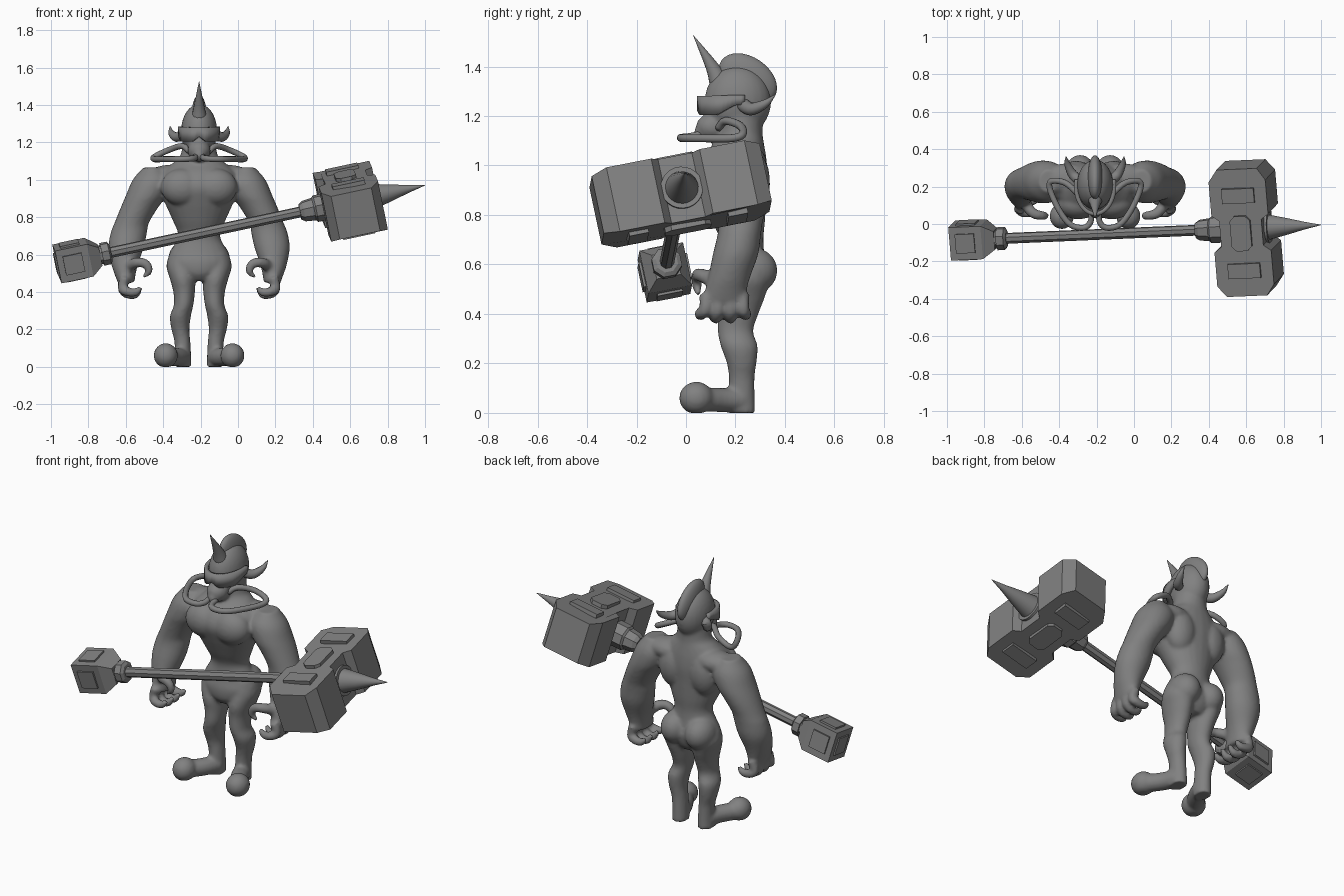
import bpy, bmesh, math
from mathutils import Vector, Matrix

if "Cube" in bpy.data.objects:
    bpy.data.objects.remove(bpy.data.objects["Cube"])

CX = -0.208  # body centre line
grey = bpy.data.materials.new("stone_grey")
grey.diffuse_color = (0.22, 0.22, 0.22, 1)
grey.use_nodes = True
grey.node_tree.nodes["Principled BSDF"].inputs["Base Color"].default_value = grey.diffuse_color


def finish(name, bm, smooth=True, angle=None):
    bmesh.ops.recalc_face_normals(bm, faces=bm.faces[:])
    me = bpy.data.meshes.new(name)
    bm.to_mesh(me)
    bm.free()
    for p in me.polygons:
        p.use_smooth = smooth
    if angle:
        me.set_sharp_from_angle(angle=math.radians(angle))
    me.materials.append(grey)
    ob = bpy.data.objects.new(name, me)
    bpy.context.collection.objects.link(ob)
    return ob


def catmull(rows, n=4):
    rows = [Vector(r) for r in rows]
    ext = [rows[0] * 2 - rows[1]] + rows + [rows[-1] * 2 - rows[-2]]
    out = []
    for i in range(1, len(ext) - 2):
        a, b, c, d = ext[i - 1:i + 3]
        for k in range(n):
            t = k / n
            out.append(0.5 * (2 * b + (c - a) * t + (2 * a - 5 * b + 4 * c - d) * t * t
                              + (3 * b - a - 3 * c + d) * t ** 3))
    return out + [rows[-1]]


def skin(bm, rings):
    vs = [[bm.verts.new(p) for p in r] for r in rings]
    n = len(vs[0])
    for a, b in zip(vs, vs[1:]):
        for i in range(n):
            bm.faces.new((a[i], a[(i + 1) % n], b[(i + 1) % n], b[i]))
    bm.faces.new(vs[0][::-1])
    bm.faces.new(vs[-1])


def loft(bm, rows, s=1, n=24):
    """Horizontal elliptical rings: x, y, z, rx, ry."""
    rings = []
    for x, y, z, rx, ry in catmull(rows):
        rings.append([(CX + s * x + rx * math.cos(2 * math.pi * i / n),
                       y + ry * math.sin(2 * math.pi * i / n), z) for i in range(n)])
    skin(bm, rings)


def tube(bm, rows, s=1, n=12):
    """Round tube along a path: x, y, z, radius."""
    pts = catmull(rows)
    cen = [Vector((CX + s * p[0], p[1], p[2])) for p in pts]
    rings, u, last = [], None, None
    for i, c in enumerate(cen):
        d = (cen[min(i + 1, len(cen) - 1)] - cen[max(i - 1, 0)]).normalized()
        u = d.orthogonal().normalized() if u is None else last.rotation_difference(d) @ u
        last, v = d, d.cross(u)
        r = max(pts[i][3], 0.001)
        rings.append([c + r * (u * math.cos(2 * math.pi * k / n) + v * math.sin(2 * math.pi * k / n))
                      for k in range(n)])
    skin(bm, rings)


def ball(bm, c, r, s=1, rot=0):
    m = (Matrix.Translation((CX + s * c[0], c[1], c[2])) @ Matrix.Rotation(math.radians(rot), 4, 'X')
         @ Matrix.Diagonal((*r, 1)))
    bmesh.ops.create_uvsphere(bm, u_segments=24, v_segments=16, radius=1, matrix=m)


# Body: overlapping masses fused into one smooth skin
body = bmesh.new()
loft(body, [(0, .22, .46, .07, .07), (0, .22, .50, .13, .10), (0, .225, .56, .17, .11),
            (0, .225, .62, .15, .095), (0, .225, .70, .112, .088), (0, .21, .78, .14, .11),
            (0, .19, .88, .185, .135), (0, .18, .96, .21, .15), (0, .19, 1.03, .20, .135),
            (0, .215, 1.09, .14, .10), (0, .22, 1.13, .10, .09), (0, .22, 1.22, .085, .09)])
ball(body, (0, .21, 1.26), (.097, .135, .145))       # skull
ball(body, (0, .11, 1.155), (.062, .07, .058))       # muzzle
ball(body, (0, .075, 1.13), (.035, .045, .035))      # chin
for s in (1, -1):
    ball(body, (.09, .11, .96), (.115, .085, .10), s)    # chest
    ball(body, (.10, .26, .94), (.09, .078, .13), s)     # back
    ball(body, (.15, .24, 1.02), (.13, .085, .06), s)    # trapezius
    ball(body, (.08, .265, .575), (.085, .105, .095), s)  # buttock
    # arm
    loft(body, [(.25, .23, 1.065, .05, .06), (.25, .225, 1.0, .105, .105), (.28, .225, .92, .11, .115),
                (.32, .225, .85, .10, .105), (.36, .22, .77, .092, .09), (.375, .215, .72, .097, .088),
                (.39, .20, .64, .095, .092), (.398, .175, .55, .072, .085),
                (.395, .16, .49, .055, .085), (.39, .155, .45, .045, .09)], s)
    # fingers and thumb
    for i in range(4):
        y, tip = .08 + .05 * i, .06 + .06 * i
        low = .378 + .012 * (i in (0, 3))
        tube(body, [(.395, y, .48, .028), (.41, y, .42, .026), (.385, tip, low + .012, .025),
                    (.34, tip, low + .008, .022), (.312, tip, .425, .012)], s)
    tube(body, [(.38, .12, .53, .032), (.335, .06, .557, .028), (.285, .045, .55, .025),
                (.268, .045, .51, .020), (.30, .05, .48, .010)], s)
    # leg
    loft(body, [(.085, .23, .61, .07, .08), (.093, .235, .54, .082, .10), (.087, .22, .47, .069, .10),
                (.08, .21, .40, .058, .083), (.083, .20, .33, .052, .072), (.10, .215, .27, .056, .075),
                (.10, .225, .20, .048, .060), (.09, .225, .14, .043, .052), (.085, .225, .05, .043, .053),
                (.085, .225, .0, .045, .055)], s)
    tube(body, [(.085, .22, .05, .05), (.12, .14, .052, .05), (.18, .05, .055, .05)], s)
    ball(body, (.178, .042, .06), (.065, .07, .066), s)  # toe
for v in body.verts:
    v.co.z = max(v.co.z, 0)
ob = finish("body", body)
m = ob.modifiers.new("fuse", 'REMESH')
m.mode, m.voxel_size, m.use_smooth_shade = 'VOXEL', .0095, True
m = ob.modifiers.new("soften", 'SMOOTH')
m.factor, m.iterations = .5, 6

# Crest and forehead spike
bm = bmesh.new()
ball(bm, (0, .25, 1.35), (.04, .13, .088), 1, -35)
finish("crest", bm)
bm = bmesh.new()
tube(bm, [(0, .135, 1.335, .042), (0, .105, 1.40, .027), (0, .03, 1.525, .001)])
finish("forehead_spike", bm)

# Ears and breathing hoses
for s, side in ((1, "left"), (-1, "right")):
    bm = bmesh.new()
    tube(bm, [(.08, .23, 1.245, .028), (.12, .265, 1.228, .026), (.148, .32, 1.25, .017),
              (.155, .36, 1.285, .002)], s)
    finish(side + "_ear", bm)
    bm = bmesh.new()
    tube(bm, [(.05, .13, 1.15, .015), (.09, .16, 1.18, .016), (.16, .22, 1.16, .016), (.235, .228, 1.125, .016),
              (.24, .18, 1.11, .016), (.19, .07, 1.11, .016), (.13, -.005, 1.11, .016),
              (.06, -.02, 1.112, .016), (.025, .01, 1.115, .016), (.02, .06, 1.125, .015)], s)
    finish(side + "_hose", bm)

# Visor: curved band around the front of the head
bm = bmesh.new()
cols = []
for i in range(33):
    a = math.radians(-105 + 210 * i / 32)
    c = max(math.cos(a), 0)
    x, y = CX + .102 * math.sin(a), .20 - .145 * math.cos(a)
    low = 1.245 - .04 * min(1, c * 2) + .025 * max(0, 1 - abs(a) * 3)
    cols.append((bm.verts.new((x, y, low)), bm.verts.new((x, y, 1.285 - .005 * c))))
for a, b in zip(cols, cols[1:]):
    bm.faces.new((a[0], b[0], b[1], a[1]))
ob = finish("visor", bm, True, 40)
m = ob.modifiers.new("thickness", 'SOLIDIFY')
m.thickness, m.offset = .022, 0

# Hammer frame: L along the shaft, W along the head, H upward
L = Vector((1.87, .08, .40)).normalized()
W = Vector((0, math.cos(math.radians(12)), math.sin(math.radians(12))))
W = (W - L * W.dot(L)).normalized()
H = L.cross(W)
FRAME = Matrix((L, W, H)).transposed().to_4x4()
FRAME.translation = (.60, -.022, .885)


def lathe(name, sections, sides, smooth=False):
    """Sections along the shaft: position, flat-to-centre radius."""
    bm = bmesh.new()
    k = 1 / math.cos(math.pi / sides)
    skin(bm, [[FRAME @ Vector((l, r * k * math.cos(math.pi * (2 * i + 1) / sides),
                               r * k * math.sin(math.pi * (2 * i + 1) / sides))) for i in range(sides)]
              for l, r in sections])
    return finish(name, bm, smooth, 40 if smooth else None)


def plate(name, centre, half, cut=0):
    """Thin box; optional cut corners in the L-W plane."""
    a, b, h = half
    out = [(a, b - cut), (a - cut, b), (cut - a, b), (-a, b - cut),
           (-a, cut - b), (cut - a, -b), (a - cut, -b), (a, cut - b)]
    if not cut:
        out = [(a, b), (-a, b), (-a, -b), (a, -b)]
    bm = bmesh.new()
    skin(bm, [[FRAME @ (Vector(centre) + Vector((x, y, z))) for x, y in out] for z in (-h, h)])
    finish(name, bm, False)


# Hammer head: waisted block with chamfered ends
half = [(.155, .10), (.155, .285), (.11, .347)]
edge = [(.115, .07)] + half
prof = (edge + [(-l, w) for l, w in edge[::-1]] + [(-l, -w) for l, w in edge]
        + [(l, -w) for l, w in edge[::-1]])
bm = bmesh.new()
skin(bm, [[FRAME @ Vector((l, w, s * (.12 if abs(w) > .3 else .135))) for l, w in prof] for s in (-1, 1)])
finish("hammer_head", bm, False)
for s, side in ((1, "top"), (-1, "bottom")):
    for w in (-.205, .205):
        plate("head_plate_" + side, (0, w, s * .136), (.088, .04, .012))
    plate("head_badge_" + side, (0, 0, s * .136), (.055, .095, .016), .025)

# Shaft, collars, spike and counterweight
lathe("hammer_spike", [(.10, .085), (.128, .085), (.128, .066), (.22, .045), (.32, .02), (.41, .001)], 24, True)
lathe("shaft", [(-1.34, .027), (-.12, .027)], 8)
lathe("head_collar", [(-.275, .04), (-.255, .052), (-.20, .058), (-.19, .068), (-.10, .068)], 8)
lathe("counterweight_collar", [(-1.40, .048), (-1.36, .048), (-1.36, .058), (-1.32, .058), (-1.31, .042)], 8)
lathe("counterweight", [(-1.605, .09), (-1.43, .09), (-1.37, .05)], 4)
for s in (1, -1):
    plate("counterweight_plate", (-1.52, 0, s * .09), (.052, .052, .01))
    plate("counterweight_side_plate", (-1.52, s * .09, 0), (.052, .01, .052))
plate("counterweight_end_plate", (-1.605, 0, 0), (.008, .052, .052))
